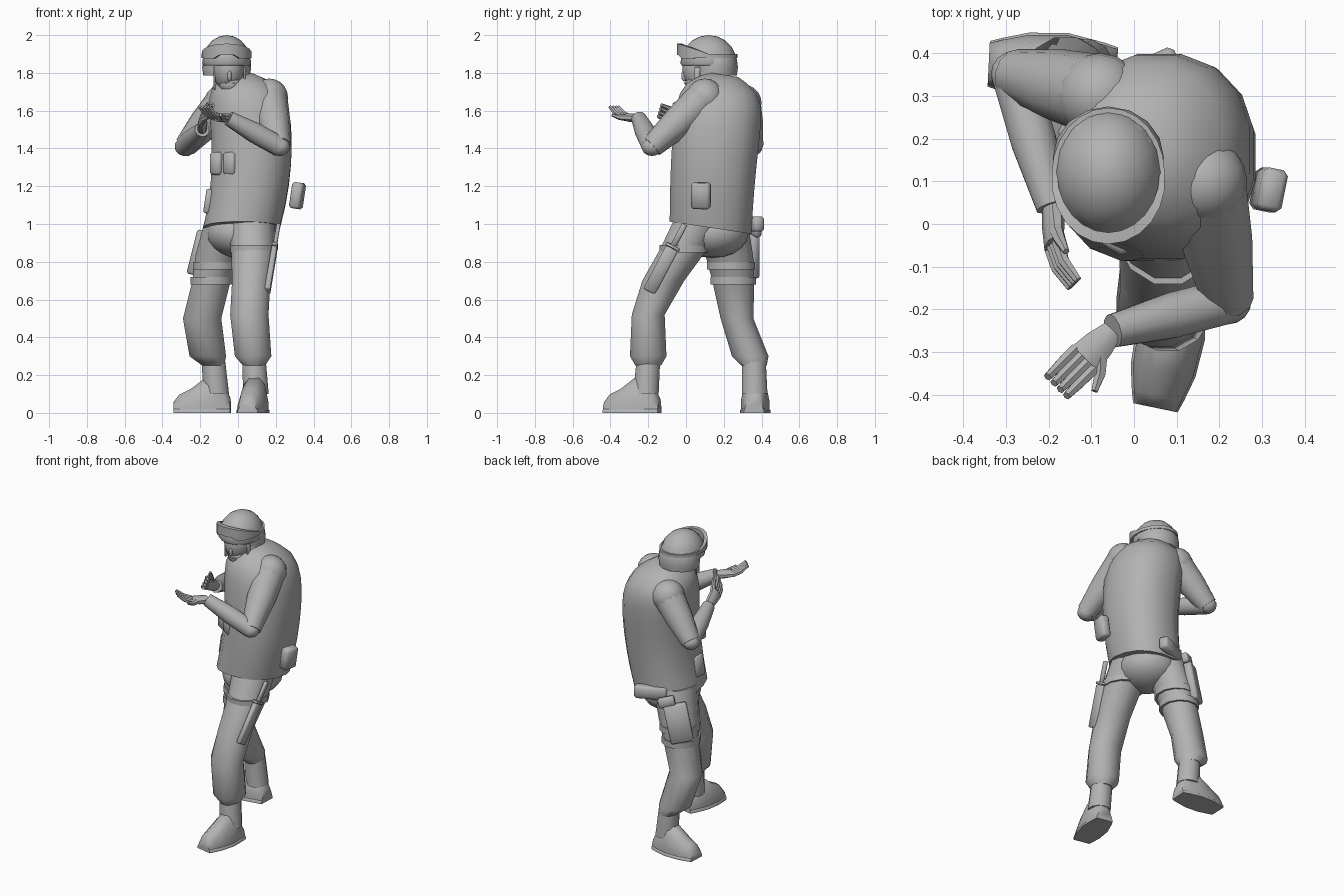
import bpy
import bmesh
import math
from mathutils import Matrix, Vector

if "Cube" in bpy.data.objects:
    bpy.data.objects.remove(bpy.data.objects["Cube"])

UP = Vector((0, 0, 1))
ACROSS_CHEST = Vector((.8, -.5, 0))

grey = bpy.data.materials.new("plain_grey")
shade = (.45, .45, .45, 1)
grey.use_nodes = True
grey.diffuse_color = shade
grey.node_tree.nodes["Principled BSDF"].inputs["Base Color"].default_value = shade


def finish(name, bm):
    """Turn a bmesh into a shaded object."""
    bmesh.ops.recalc_face_normals(bm, faces=bm.faces)
    mesh = bpy.data.meshes.new(name)
    bm.to_mesh(mesh)
    bm.free()
    mesh.materials.append(grey)
    part = bpy.data.objects.new(name, mesh)
    bpy.context.collection.objects.link(part)
    bpy.ops.object.select_all(action='DESELECT')
    part.select_set(True)
    bpy.context.view_layer.objects.active = part
    bpy.ops.object.shade_smooth_by_angle(angle=math.radians(50))


def skin(name, loops, closed=False):
    """Join equal rings of points with quads, capping the ends unless closed."""
    bm = bmesh.new()
    rows = [[bm.verts.new(point) for point in loop] for loop in loops]
    following = rows[1:] + rows[:1] if closed else rows[1:]
    for low, high in zip(rows, following):
        for k in range(len(low)):
            bm.faces.new((low[k - 1], low[k], high[k], high[k - 1]))
    if not closed:
        bm.faces.new(rows[0])
        bm.faces.new(rows[-1])
    finish(name, bm)


def loft(name, path, widths, depths, level=False, lean=0, sides=12, power=2, up=UP,
         on_floor=False):
    """Superellipse rings along a path, either level (or leaning) or square to it."""
    loops = []
    for i, (centre, width, depth) in enumerate(zip(path, widths, depths)):
        across, along = Vector((1, 0, 0)), Vector((0, 1, -lean))
        if not level:
            heading = (path[min(i + 1, len(path) - 1)] - path[max(i - 1, 0)]).normalized()
            across = heading.cross(up).normalized()
            along = across.cross(heading)
        loop = []
        for k in range(sides):
            turn = math.tau * (k + .5) / sides
            c, s = math.cos(turn), math.sin(turn)
            point = (centre + across * width * math.copysign(abs(c) ** (2 / power), c)
                     + along * depth * math.copysign(abs(s) ** (2 / power), s))
            if on_floor:
                point.z = max(point.z, 0)
            loop.append(point)
        loops.append(loop)
    skin(name, loops)


def limb(name, path, radii, **options):
    loft(name, path, radii, radii, **options)


def ball(name, centre, radii, cut=0):
    """Ellipsoid, flattened below the cut height."""
    bm = bmesh.new()
    bmesh.ops.create_uvsphere(bm, u_segments=16, v_segments=10, radius=1)
    bmesh.ops.scale(bm, vec=radii, verts=bm.verts)
    bmesh.ops.translate(bm, vec=centre, verts=bm.verts)
    for vert in bm.verts:
        vert.co.z = max(vert.co.z, cut)
    finish(name, bm)


def box(name, centre, size, side=ACROSS_CHEST, upright=UP):
    """Bevelled box turned so its width and height follow two directions."""
    z = Vector(upright).normalized()
    x = Vector(side)
    x = (x - z * x.dot(z)).normalized()
    turn = Matrix((x, z.cross(x), z)).transposed().to_4x4()
    bm = bmesh.new()
    bmesh.ops.create_cube(bm, size=1)
    bmesh.ops.scale(bm, vec=size, verts=bm.verts)
    bmesh.ops.bevel(bm, geom=bm.edges[:], offset=min(size) / 5, segments=1, affect='EDGES')
    bmesh.ops.transform(bm, matrix=Matrix.Translation(centre) @ turn, verts=bm.verts)
    finish(name, bm)


# Vest: follows a bent spine and rounds over at the shoulders
hem, belly, nape = Vector((.02, .13, .98)), Vector((.125, .14, 1.4)), Vector((.02, .2, 1.79))
rises = [1 - (1 - i / 10) ** 1.5 for i in range(11)]
spine = [hem.lerp(belly, f).lerp(belly.lerp(nape, f), f) for f in rises]
girths = [.205 + .02 * f for f in rises]
domes = [max(1 - f ** 10, .1) ** .5 for f in rises]
loft("vest", spine, [g * d for g, d in zip(girths, domes)],
     [(g + .015) * d for g, d in zip(girths, domes)], level=True, lean=.15, sides=16, power=2.3)
ball("hips", (.01, .14, .95), (.18, .19, .13))


# Legs: trousers, thigh straps, boot shafts, boots and soles
def leg(side, joints, heel, toe, strap_places):
    joints = [Vector(j) for j in joints]
    heel, toe = Vector(heel), Vector(toe)
    loft(side + "_trouser", joints, [.13, .12, .105, .105, .1, .06],
         [.15, .13, .115, .09, .1, .07], level=True)
    for number, place in enumerate(strap_places):
        centre = joints[1].lerp(joints[2], place)
        ends = [centre - UP * .02, centre + UP * .02]
        loft(f"{side}_thigh_strap_{number}", ends, [.125 - .01 * place] * 2,
             [.135 - .01 * place] * 2, level=True)
    ankle = heel.lerp(toe, .25) + UP * .1
    limb(side + "_boot_shaft", [ankle, joints[-1] + UP * .02], [.07, .065], level=True)
    reach = [0, .1, .4, .7, .9, 1]
    path = [heel.lerp(toe, f) for f in reach]
    widths = [.05 + .03 * math.sin(math.pi * f) for f in reach]
    loft(side + "_boot", path, widths, [.08, .14, .2, .13, .1, .06], power=2.3, on_floor=True)
    loft(side + "_sole", path, [w + .004 for w in widths], [.025] * len(path),
         power=5, on_floor=True)


leg("left", [(.07, .08, 1.02), (.08, -.01, .87), (.07, -.12, .7), (.06, -.2, .52),
             (.08, -.2, .3), (.085, -.2, .25)],
    (.11, -.14, 0), (.05, -.43, 0), [0])
leg("right", [(-.05, .18, 1.02), (-.11, .23, .83), (-.14, .25, .7), (-.19, .27, .5),
              (-.16, .34, .3), (-.13, .36, .25)],
    (-.04, .36, 0), (-.34, .375, 0), [.4, 1])


# Arms: shoulder, sleeve, elbow, forearm, then a palm with four fingers and a thumb
def arm(side, shoulder, elbow, wrist, fingertip, spread, palm_up):
    shoulder, elbow, wrist, fingertip = map(Vector, (shoulder, elbow, wrist, fingertip))
    spread, palm_up = Vector(spread).normalized(), Vector(palm_up)
    ball(side + "_shoulder", shoulder, (.1, .1, .1))
    limb(side + "_sleeve", [shoulder, shoulder.lerp(elbow, .5), elbow], [.097, .085, .06],
         up=Vector((0, 1, .3)))
    ball(side + "_elbow", elbow, (.055, .055, .05))
    limb(side + "_forearm", [elbow, elbow.lerp(wrist, .5), wrist], [.055, .055, .04])

    heading = (fingertip - wrist).normalized()
    knuckle = wrist.lerp(fingertip, .5) - palm_up * .025
    loft(side + "_palm", [wrist, wrist.lerp(knuckle, .5), knuckle], [.028, .04, .045],
         [.025, .025, .02], sides=8, up=palm_up)
    for number in range(4):
        shift = spread * (number - 1.5) * .021
        bend = knuckle.lerp(fingertip, .5) - palm_up * .01
        limb(f"{side}_finger_{number}", [knuckle + shift, bend + shift, fingertip + shift],
             [.015, .014, .01], sides=6, up=palm_up)
    thumb_tip = knuckle + spread * .07 + heading * .04
    limb(side + "_thumb", [wrist.lerp(knuckle, .4), knuckle + spread * .05, thumb_tip],
         [.02, .015, .008], sides=6, up=palm_up)


arm("left", (.165, .1, 1.67), (.22, -.18, 1.41), (-.05, -.25, 1.56), (-.18, -.38, 1.62),
    (1, -1, 0), UP)
arm("right", (-.08, .3, 1.64), (-.28, .35, 1.41), (-.19, .04, 1.5), (-.14, -.14, 1.6),
    (.3, .3, 1), (.9, 0, -.3))

# Head
limb("neck", [Vector((0, .16, 1.7)), Vector((-.03, .13, 1.84))], [.1, .075], level=True)
ball("head", (-.05, .09, 1.82), (.085, .11, .12))
ball("chin", (-.04, .055, 1.74), (.06, .06, .05))
ball("nose", (-.045, -.01, 1.785), (.012, .015, .03))
box("mouth", (-.04, 0, 1.745), (.05, .02, .01), side=(1, 0, 0))
for side, x in (("right", -.125), ("left", .035)):
    box(side + "_chin_strap", (x, .06, 1.77), (.01, .03, .12), side=(1, 0, 0))

# Helmet: shell, lower rear skirt, and goggles that narrow to a strap behind
ball("helmet_shell", (-.06, .12, 1.85), (.13, .15, .15), cut=1.84)
ball("helmet_skirt", (-.06, .155, 1.83), (.13, .12, .14), cut=1.785)
goggle_loops = []
for k in range(24):
    turn = math.tau * k / 24
    outward = Vector((math.cos(turn), math.sin(turn), 0))
    front = max(-outward.y, 0)
    nose_gap = .02 if front > .95 else 0
    seat = Vector((-.06 + .12 * outward.x, .12 + .14 * outward.y, 1.89 + .025 * front))
    lift = UP * (.01 + .03 * front)
    rim = outward * (.012 + .015 * front)
    goggle_loops.append([seat - lift + UP * nose_gap, seat + rim - lift + UP * nose_gap,
                         seat + rim + lift, seat + lift])
skin("goggles", goggle_loops, closed=True)

# Vest pouches
box("canteen_pouch", (.315, .08, 1.15), (.06, .1, .14), side=(1, -.2, 0), upright=(.15, 0, 1))
box("side_pouch", (-.15, .09, 1.12), (.04, .08, .13), side=(1, -.2, 0), upright=(.15, 0, 1))
box("back_pouch", (.01, .35, 1), (.2, .06, .08), side=(.9, .4, 0))
for number in range(2):
    box(f"chest_pouch_{number}", Vector((-.11, .01, 1.32)) + ACROSS_CHEST * .09 * number,
        (.07, .06, .12))

# Knife on the left thigh, its parts strung along one axis
blade = Vector((.06, .19, .36)).normalized()
guard = Vector((.195, -.07, .88))
for name, slide, size in (("sheath", -.14, (.03, .07, .26)), ("guard", 0, (.03, .08, .015)),
                          ("handle", .07, (.02, .03, .13))):
    box("knife_" + name, guard + blade * slide, size, side=(1, 0, 0), upright=blade)

# Holster on the right thigh
box("holster", (-.18, .335, .84), (.14, .05, .24), side=(1, .7, 0), upright=(.25, 0, 1))
box("holster_grip", (-.11, .36, .97), (.1, .04, .06), side=(1, .6, 0), upright=(.3, 0, 1))
